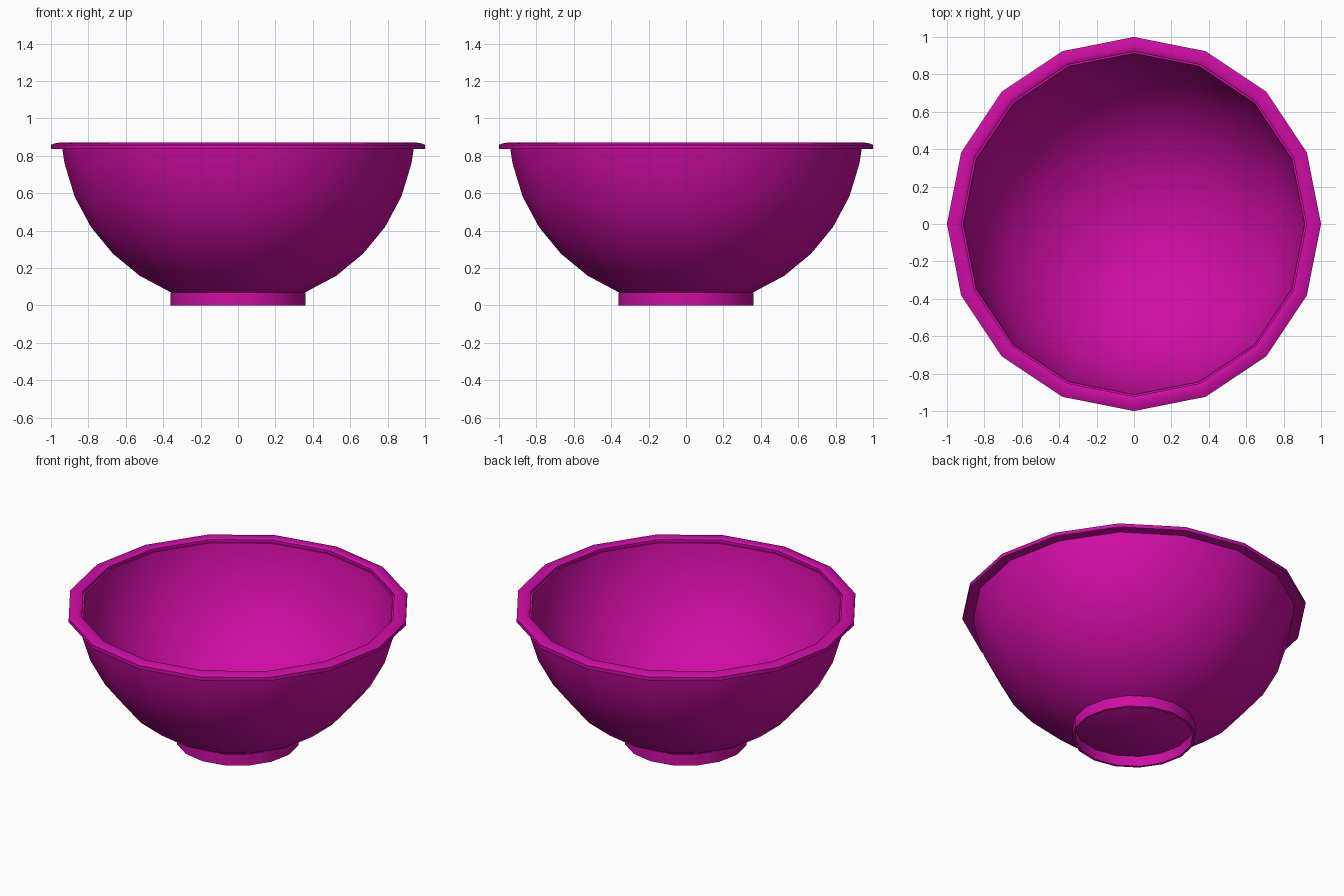
import bpy, bmesh, math

if "Cube" in bpy.data.objects:
    bpy.data.objects.remove(bpy.data.objects["Cube"])

SIDES = 16
R_OUT, R_IN, CZ = 0.946, 0.918, 0.945   # outer and inner sphere radii, sphere centre height

mat = bpy.data.materials.new("magenta")
mat.diffuse_color = (0.62, 0.004, 0.37, 1)
mat.use_nodes = True
mat.node_tree.nodes["Principled BSDF"].inputs["Base Color"].default_value = mat.diffuse_color


def lathe(name, profile, closed=False, angle=35):
    """Spin an (r, z) profile around z into a 16-sided object."""
    bm = bmesh.new()
    vs = [bm.verts.new((r, 0, z)) for r, z in profile]
    pairs = list(zip(vs, vs[1:]))
    if closed:
        pairs.append((vs[-1], vs[0]))
    edges = [bm.edges.new(p) for p in pairs]
    bmesh.ops.spin(bm, geom=vs + edges, cent=(0, 0, 0), axis=(0, 0, 1),
                   angle=math.tau, steps=SIDES, use_merge=True)
    bmesh.ops.remove_doubles(bm, verts=bm.verts, dist=1e-4)
    bmesh.ops.recalc_face_normals(bm, faces=bm.faces)
    me = bpy.data.meshes.new(name)
    bm.to_mesh(me)
    bm.free()
    me.materials.append(mat)
    ob = bpy.data.objects.new(name, me)
    bpy.context.collection.objects.link(ob)
    bpy.ops.object.select_all(action='DESELECT')
    ob.select_set(True)
    bpy.context.view_layer.objects.active = ob
    bpy.ops.object.shade_smooth_by_angle(angle=math.radians(angle))
    return ob


def arc(r):
    """Lower part of a circle from the pole up to just under the rim."""
    pts = [(r * math.sin(math.radians(a)), CZ - r * math.cos(math.radians(a)))
           for a in [11.25 * i for i in range(8)]]
    return [(0, CZ - r)] + pts[1:] + [(r * 0.994, 0.845)]


# Bowl wall: outer and inner shell joined under the rim
lathe("bowl", arc(R_OUT) + arc(R_IN)[::-1])

# Rolled rim with bevelled corners
lathe("rim", [(0.922, 0.835), (1.0, 0.835), (1.0, 0.858), (0.985, 0.865),
              (0.955, 0.87), (0.935, 0.87), (0.922, 0.862)], closed=True)

# Foot ring, open underneath
lathe("foot_ring", [(0.36, 0.0), (0.36, 0.07), (0.345, 0.07), (0.345, 0.0)], closed=True)
